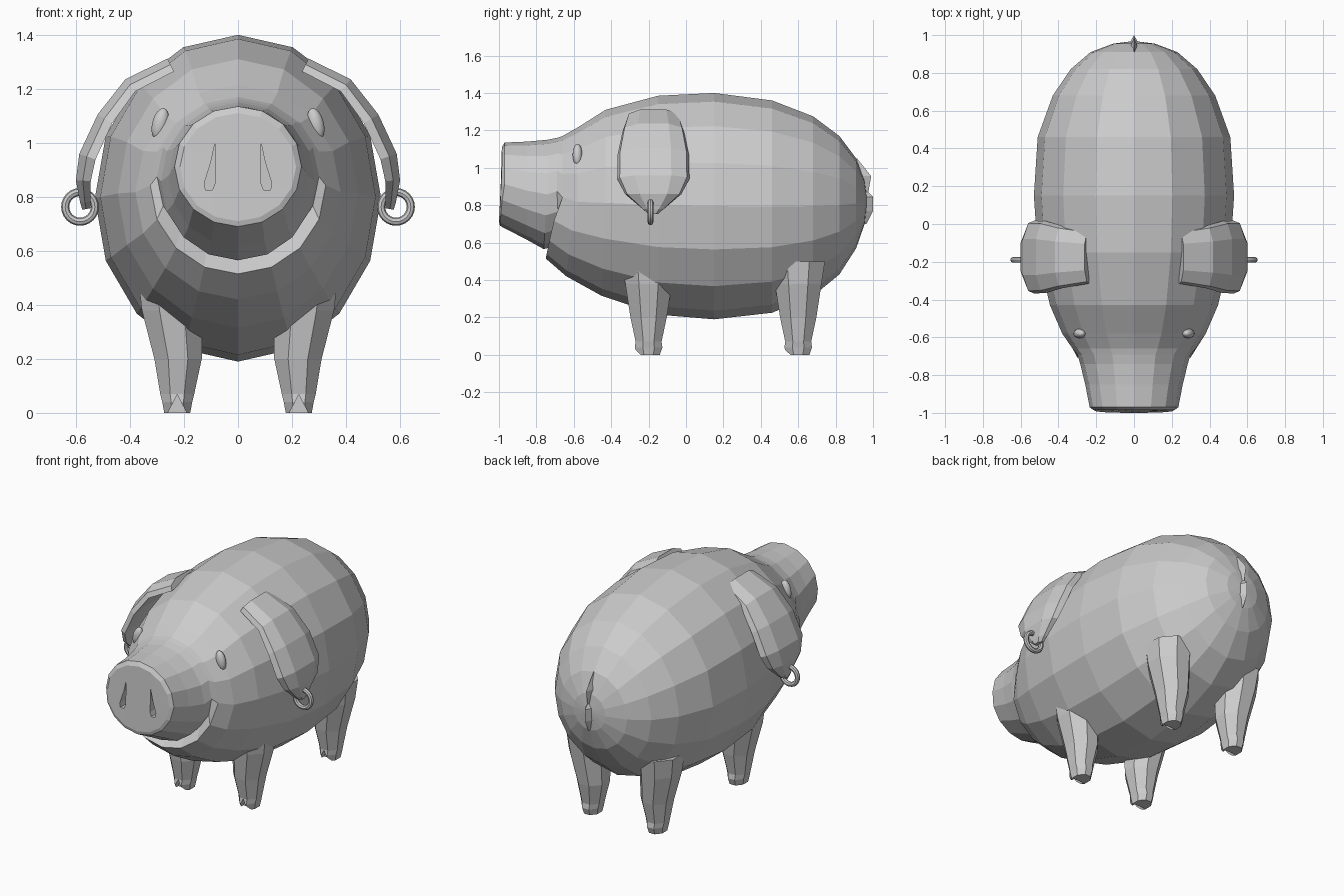
import bpy, bmesh
from math import sin, cos, pi, radians
from mathutils import Vector, Matrix

cube = bpy.data.objects.get("Cube")
if cube:
    bpy.data.objects.remove(cube, do_unlink=True)

grey = bpy.data.materials.new("plain grey")
grey.use_nodes = True
grey.diffuse_color = (0.6, 0.6, 0.6, 1)
grey.node_tree.nodes["Principled BSDF"].inputs["Base Color"].default_value = (0.6, 0.6, 0.6, 1)


def make_object(name, bm):
    bmesh.ops.recalc_face_normals(bm, faces=bm.faces)
    mesh = bpy.data.meshes.new(name)
    bm.to_mesh(mesh)
    bm.free()
    mesh.materials.append(grey)
    obj = bpy.data.objects.new(name, mesh)
    bpy.context.collection.objects.link(obj)
    return obj


def loft(name, rings):
    """Skin a list of equal closed rings and cap both ends."""
    bm = bmesh.new()
    loops = [[bm.verts.new(p) for p in ring] for ring in rings]
    n = len(loops[0])
    for a, b in zip(loops, loops[1:]):
        for i in range(n):
            j = (i + 1) % n
            bm.faces.new((a[i], a[j], b[j], b[i]))
    bm.faces.new(loops[0])
    bm.faces.new(loops[-1])
    return make_object(name, bm)


def smooth(obj):
    bpy.ops.object.select_all(action="DESELECT")
    obj.select_set(True)
    bpy.context.view_layer.objects.active = obj
    bpy.ops.object.shade_smooth_by_angle(angle=radians(40))


def carve(obj, cutter):
    mod = obj.modifiers.new("carve", "BOOLEAN")
    mod.operation = "DIFFERENCE"
    mod.solver = "EXACT"
    mod.object = cutter
    bpy.context.view_layer.objects.active = obj
    bpy.ops.object.modifier_apply(modifier=mod.name)
    bpy.data.objects.remove(cutter, do_unlink=True)


def body_ring(y, half, low, high, shift=0, sides=16):
    """Upright oval; shift slides its underside along y."""
    mid, rad = (low + high) / 2, (high - low) / 2
    ring = []
    for i in range(sides):
        a = 2 * pi * i / sides
        ring.append((half * cos(a), y + shift * max(0, -sin(a)) ** 0.7, mid + rad * sin(a)))
    return ring


# Body, snout and open mouth: y, half width, underside, top, underside shift
body = loft("body", [body_ring(*s) for s in (
    (-0.985, 0.215, 0.71, 1.11, -0.015),
    (-0.97, 0.235, 0.69, 1.135, -0.025),
    (-0.85, 0.258, 0.615, 1.14, 0),
    (-0.74, 0.285, 0.565, 1.15, -0.02),
    (-0.69, 0.30, 0.59, 1.16, 0.01),
    (-0.66, 0.325, 0.515, 1.17, -0.09),
    (-0.58, 0.38, 0.42, 1.215, -0.06),
    (-0.43, 0.445, 0.315, 1.31, -0.02),
    (-0.15, 0.51, 0.215, 1.385),
    (0.15, 0.53, 0.19, 1.40),
    (0.46, 0.51, 0.225, 1.36),
    (0.68, 0.43, 0.315, 1.275),
    (0.82, 0.335, 0.43, 1.17),
    (0.91, 0.23, 0.57, 1.05),
    (0.955, 0.11, 0.70, 0.93),
    (0.965, 0.03, 0.79, 0.85))])

# Nostrils
for side in (-1, 1):
    outline = ((0.085, 1.0), (0.10, 0.93), (0.125, 0.85), (0.12, 0.825), (0.095, 0.825), (0.085, 0.85))
    carve(body, loft("nostril_cutter", [[(side * x, y, z) for x, z in outline] for y in (-1.1, -0.93)]))

# Legs with cleft hooves
for end, y in (("front", -0.2), ("rear", 0.6)):
    for side, label in ((1, "left"), (-1, "right")):
        rings = []
        for z, cx, rx, ry in ((0.5, 0.25, 0.13, 0.155), (0.38, 0.245, 0.12, 0.135),
                              (0.2, 0.222, 0.095, 0.105), (0.07, 0.225, 0.068, 0.075),
                              (0.04, 0.225, 0.06, 0.08), (0, 0.225, 0.052, 0.065)):
            rings.append([(side * (cx + rx * cos(a)), y + ry * sin(a), z)
                          for a in (pi * (i + 0.5) / 4 for i in range(8))])
        leg = loft(f"{end}_{label}_leg", rings)
        cleft = ((0.185, -0.01), (0.265, -0.01), (0.225, 0.068))
        carve(leg, loft("cleft_cutter", [[(side * x, y + d, z) for x, z in cleft]
                                         for d in (-0.2, -0.02)]))

# Floppy ears, earrings and eyes
for side, label in ((1, "left"), (-1, "right")):
    path = ((0.25, 1.29, 0.14), (0.40, 1.215, 0.165), (0.495, 1.09, 0.19), (0.56, 0.95, 0.193),
            (0.575, 0.86, 0.15), (0.567, 0.78, 0.06), (0.562, 0.755, 0.03))
    rings = []
    for i, (x, z, w) in enumerate(path):
        before, after = path[max(i - 1, 0)], path[min(i + 1, len(path) - 1)]
        out = Vector((before[1] - after[1], 0, after[0] - before[0])).normalized()
        section = ((-1, -0.035), (-0.93, 0.0), (-0.5, 0.03), (0.5, 0.03), (0.93, 0.0),
                   (1, -0.035), (0.5, -0.025), (-0.5, -0.025))
        ring = [Vector((x, -0.175 + w * u, z)) + out * t * (0.4 + 3 * w) for u, t in section]
        rings.append([(side * p.x, p.y, p.z) for p in ring])
    loft(f"{label}_ear", rings)

    bpy.ops.mesh.primitive_torus_add(major_segments=24, minor_segments=8, major_radius=0.055,
                                     minor_radius=0.015, location=(side * 0.585, -0.19, 0.763),
                                     rotation=(pi / 2, 0, 0))
    ring_obj = bpy.context.object
    ring_obj.name = f"{label}_earring"
    ring_obj.data.materials.append(grey)
    smooth(ring_obj)

    bm = bmesh.new()
    bmesh.ops.create_uvsphere(bm, u_segments=16, v_segments=8, radius=1)
    pose = (Matrix.Translation((side * 0.288, -0.58, 1.07)) @ Matrix.Rotation(side * radians(-14), 4, "Y")
            @ Matrix.Diagonal((0.03, 0.026, 0.06, 1)))
    bmesh.ops.transform(bm, matrix=pose, verts=bm.verts)
    smooth(make_object(f"{label}_eye", bm))

# Tail: a small pointed curl lying on the rump
loft("tail", [[(-w, y - 0.08, z), (0, y, z), (w, y - 0.08, z)] for w, y, z in (
    (0.01, 0.915, 1.05), (0.03, 0.99, 0.955), (0.03, 0.975, 0.87),
    (0.045, 1.0, 0.845), (0.045, 1.0, 0.77), (0.02, 0.965, 0.70))])
